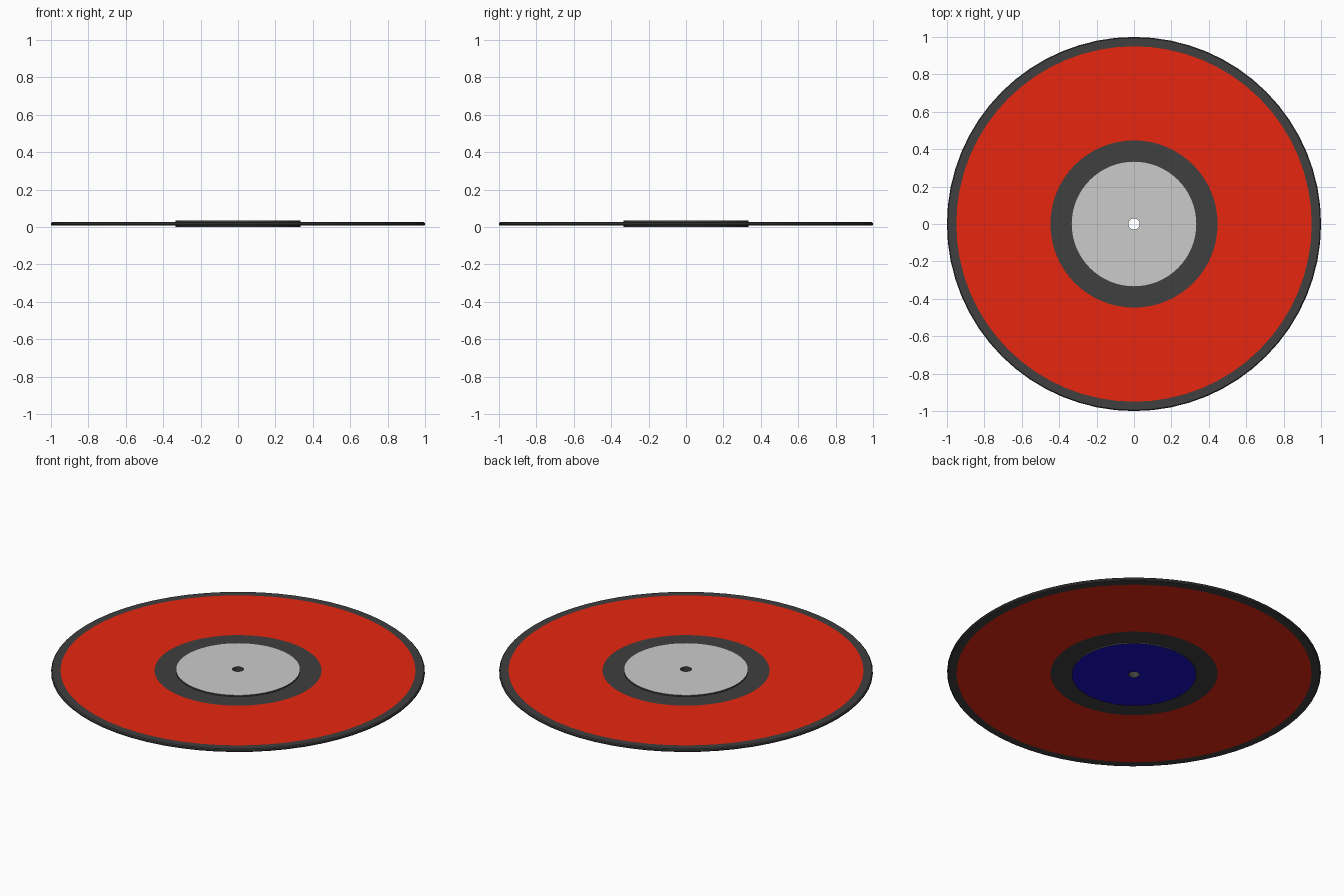
import bpy, bmesh, math

if "Cube" in bpy.data.objects:
    bpy.data.objects.remove(bpy.data.objects["Cube"])

SEG = 64
HOLE = 0.03


def material(name, rgb):
    m = bpy.data.materials.new(name)
    m.diffuse_color = (*rgb, 1)
    m.use_nodes = True
    m.node_tree.nodes["Principled BSDF"].inputs["Base Color"].default_value = m.diffuse_color
    return m


vinyl = material("dark_vinyl", (0.05, 0.05, 0.05))
red = material("red_grooves", (0.8, 0.02, 0.005))
grey = material("grey_paper", (0.6, 0.6, 0.6))
blue = material("blue_paper", (0.01, 0.005, 0.6))


def lathe(name, profile, mats):
    """Revolve a closed (r, z) profile; mats[i] colours the band from point i to i+1."""
    bm = bmesh.new()
    rings = [[bm.verts.new((r * math.cos(2 * math.pi * k / SEG),
                            r * math.sin(2 * math.pi * k / SEG), z))
              for k in range(SEG)] for r, z in profile]
    slots = list(dict.fromkeys(mats))
    for i, m in enumerate(mats):
        a, b = rings[i], rings[(i + 1) % len(rings)]
        for k in range(SEG):
            n = (k + 1) % SEG
            f = bm.faces.new((a[k], a[n], b[n], b[k]))
            f.material_index = slots.index(m)
    bmesh.ops.recalc_face_normals(bm, faces=bm.faces)
    mesh = bpy.data.meshes.new(name)
    bm.to_mesh(mesh)
    bm.free()
    for m in slots:
        mesh.materials.append(m)
    ob = bpy.data.objects.new(name, mesh)
    bpy.context.collection.objects.link(ob)
    return ob


# Disc with grooved band on both sides and a slightly chamfered rim
B, T = 0.008, 0.026
lathe("record_disc",
      [(HOLE, B), (0.447, B), (0.95, B), (0.995, B), (1.0, B + 0.005),
       (1.0, T - 0.005), (0.995, T), (0.95, T), (0.447, T), (HOLE, T)],
      [vinyl, red, vinyl, vinyl, vinyl, vinyl, vinyl, red, vinyl, vinyl])

# Raised centre labels: grey on top, blue underneath
for name, z0, z1, low, high in (("top_label", T, 0.034, vinyl, grey),
                                ("bottom_label", 0.0, B, blue, vinyl)):
    lathe(name, [(HOLE, z0), (0.333, z0), (0.333, z1), (HOLE, z1)],
          [low, vinyl, high, vinyl])
